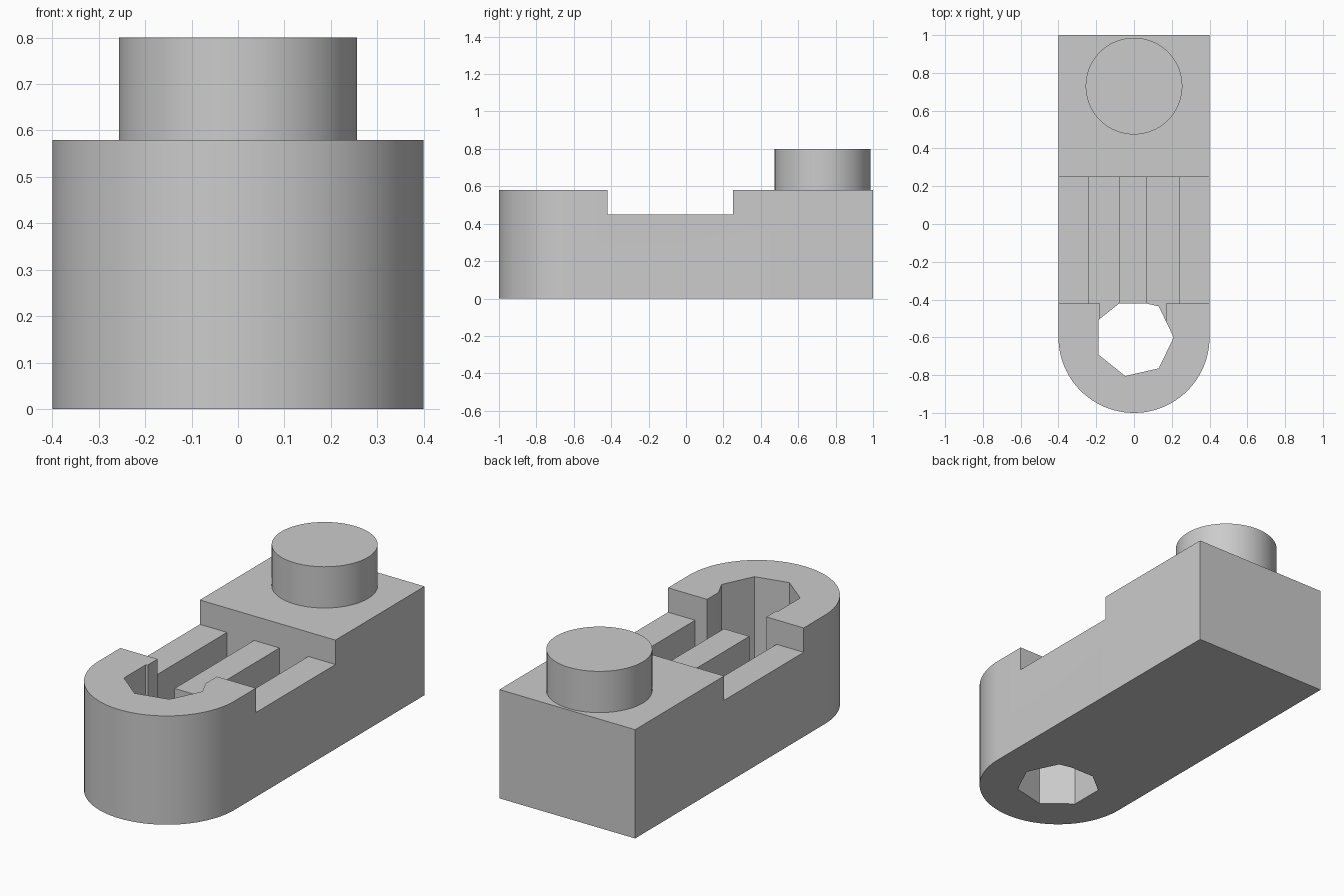
import bpy, bmesh
from math import cos, sin, pi, radians

old = bpy.data.objects.get("Cube")
if old:
    bpy.data.objects.remove(old, do_unlink=True)

grey = bpy.data.materials.new("light_grey")
grey.use_nodes = True
colour = (0.6, 0.6, 0.6, 1)
grey.diffuse_color = colour
grey.node_tree.nodes["Principled BSDF"].inputs["Base Color"].default_value = colour


def arc(cx, cy, r, start, end, steps):
    """Points along an arc, both ends included."""
    angles = [start + (end - start) * i / steps for i in range(steps + 1)]
    return [(cx + r * cos(a), cy + r * sin(a)) for a in angles]


def prism(name, outline, bottom, top):
    """Extrude a plan outline between two heights."""
    bm = bmesh.new()
    base = bm.faces.new([bm.verts.new((x, y, bottom)) for x, y in outline])
    raised = bmesh.ops.extrude_face_region(bm, geom=[base])["geom"]
    verts = [v for v in raised if isinstance(v, bmesh.types.BMVert)]
    bmesh.ops.translate(bm, verts=verts, vec=(0, 0, top - bottom))
    bmesh.ops.recalc_face_normals(bm, faces=bm.faces)
    mesh = bpy.data.meshes.new(name)
    bm.to_mesh(mesh)
    bm.free()
    obj = bpy.data.objects.new(name, mesh)
    bpy.context.collection.objects.link(obj)
    mesh.materials.append(grey)
    return obj


def select(obj):
    bpy.ops.object.select_all(action="DESELECT")
    obj.select_set(True)
    bpy.context.view_layer.objects.active = obj


def cut(target, cutter):
    """Subtract the cutter and remove it."""
    cutter.hide_render = True
    mod = target.modifiers.new("cut", "BOOLEAN")
    mod.operation = "DIFFERENCE"
    mod.solver = "EXACT"
    mod.object = cutter
    select(target)
    bpy.ops.object.modifier_apply(modifier=mod.name)
    bpy.data.objects.remove(cutter, do_unlink=True)


HALF, DECK = 0.4, 0.58          # half width and deck height
FRONT, BACK = -0.42, 0.25       # ends of the lowered middle
EYE_Y = -0.6                    # centre of the rounded end

# Body: straight block with a rounded front end
outline = [(HALF, 1), (-HALF, 1)] + arc(0, EYE_Y, HALF, pi, 2 * pi, 48)
body = prism("body", outline, 0, DECK)

# Lowered middle
cut(body, prism("notch_cutter", [(-1, FRONT), (1, FRONT), (1, BACK), (-1, BACK)], 0.45, 1))

# Two grooves between the rails, joined to the mouth of the eye
channel = [(-0.24, BACK), (-0.08, BACK), (-0.08, FRONT), (0.07, FRONT),
           (0.07, BACK), (0.24, BACK), (0.24, FRONT), (0.17, FRONT),
           (0.17, EYE_Y), (-0.18, EYE_Y), (-0.18, FRONT), (-0.24, FRONT)]
cut(body, prism("channel_cutter", channel, 0.12, 1))

# Seven-sided eye right through, trimmed flat at the end of the rails
corners = arc(0, EYE_Y, 0.21, 0, 2 * pi, 7)[:-1]
eye = []
for (x0, y0), (x1, y1) in zip(corners, corners[1:] + corners[:1]):
    if y0 <= FRONT:
        eye.append((x0, y0))
    if (y0 <= FRONT) != (y1 <= FRONT):
        t = (FRONT - y0) / (y1 - y0)
        eye.append((x0 + t * (x1 - x0), FRONT))
cut(body, prism("eye_cutter", eye, -1, 1))

# Round stud on the back of the deck
stud = prism("stud", arc(0, 0.73, 0.256, 0, 2 * pi, 64)[:-1], DECK, 0.8)

for obj in (body, stud):
    select(obj)
    bpy.ops.object.shade_smooth_by_angle(angle=radians(30))
